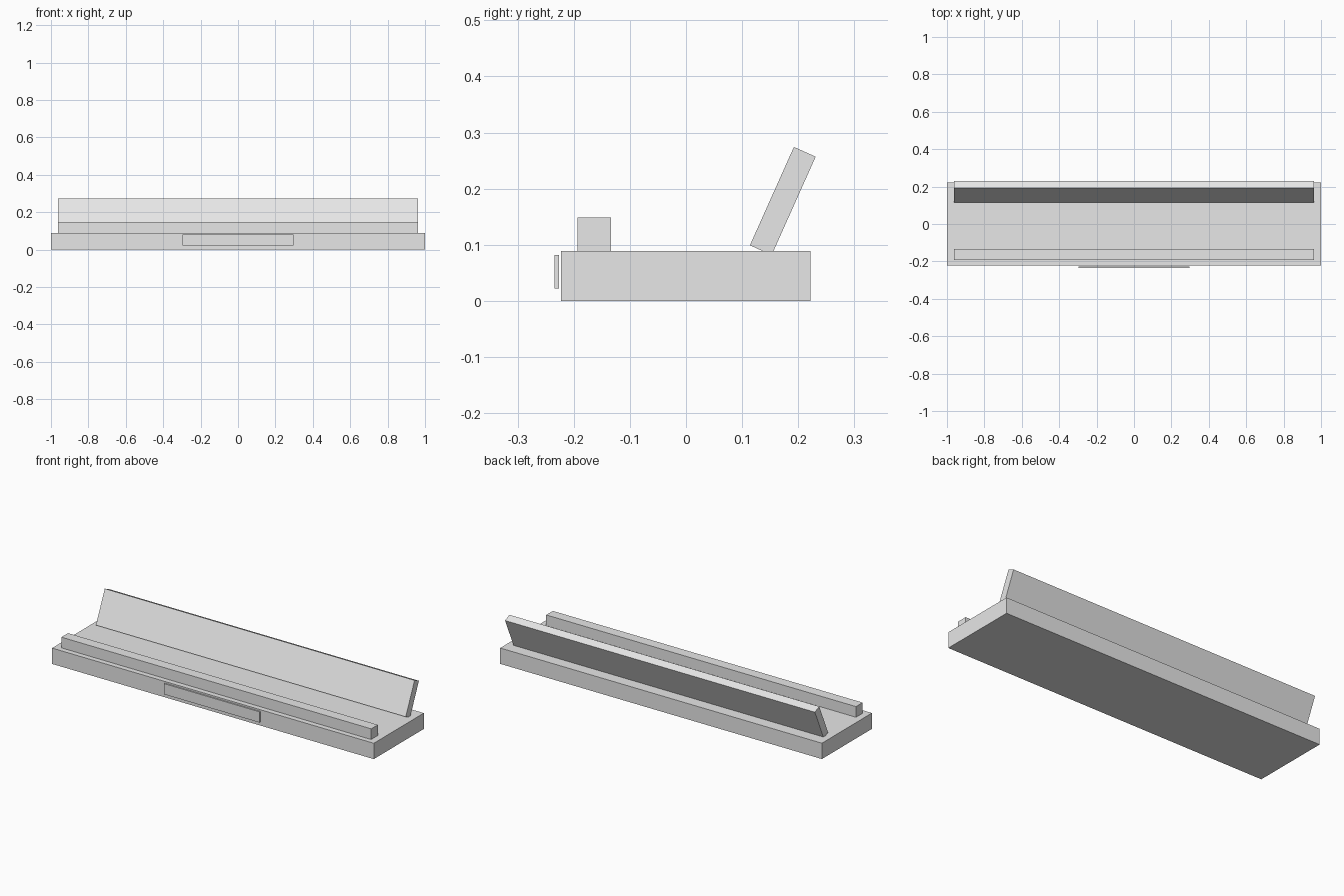
import bpy
import math

if "Cube" in bpy.data.objects:
    bpy.data.objects.remove(bpy.data.objects["Cube"])

grey = bpy.data.materials.new("plain grey")
grey.diffuse_color = (0.8, 0.8, 0.8, 1.0)
grey.use_nodes = True
grey.node_tree.nodes["Principled BSDF"].inputs["Base Color"].default_value = grey.diffuse_color


def box(name, size, centre, tilt=0.0):
    bpy.ops.mesh.primitive_cube_add(size=1, location=centre, rotation=(tilt, 0, 0))
    part = bpy.context.object
    part.name = name
    part.scale = size
    part.data.materials.append(grey)
    return part


# Flat tray at the bottom
box("base", (2.0, 0.444, 0.089), (0, -0.0005, 0.0445))

# Low rail along the front that stops things sliding off
box("front_lip", (1.926, 0.059, 0.06), (0, -0.1635, 0.119))

# Leaning back support, its lower edge sunk slightly into the base
box("back_rest", (1.926, 0.0425, 0.192), (0, 0.1725, 0.178), -math.radians(24.1))

# Thin name plate held just off the front face
box("front_plate", (0.594, 0.0075, 0.06), (0, -0.2302, 0.052))
